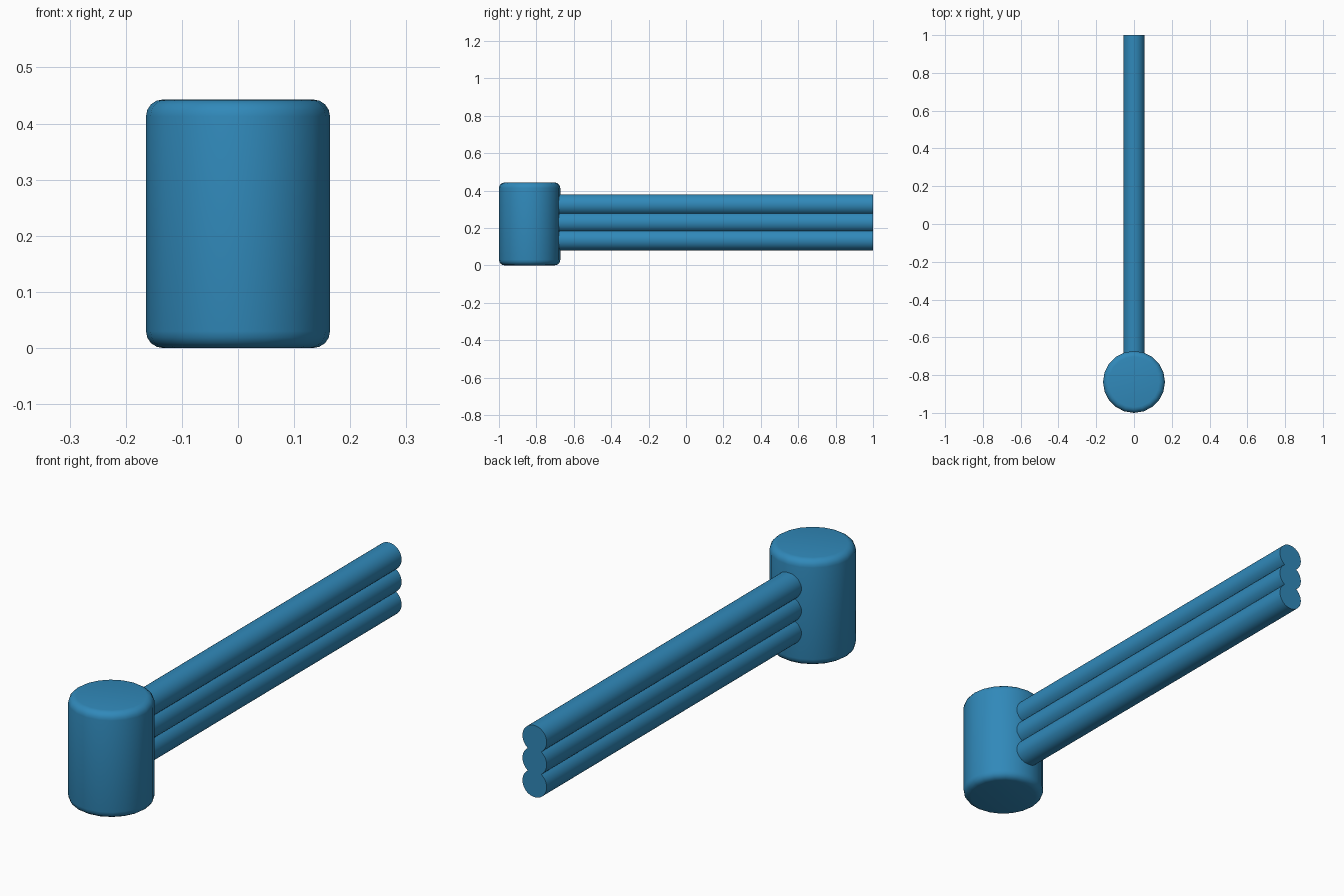
import bpy, bmesh, math

if "Cube" in bpy.data.objects:
    bpy.data.objects.remove(bpy.data.objects["Cube"])

blue = bpy.data.materials.new("mid_blue")
blue.diffuse_color = (0.03, 0.25, 0.49, 1)
blue.use_nodes = True
blue.node_tree.nodes["Principled BSDF"].inputs["Base Color"].default_value = blue.diffuse_color


def finish(name, bm):
    bmesh.ops.recalc_face_normals(bm, faces=bm.faces)
    me = bpy.data.meshes.new(name)
    bm.to_mesh(me)
    bm.free()
    me.materials.append(blue)
    ob = bpy.data.objects.new(name, me)
    bpy.context.collection.objects.link(ob)
    bpy.ops.object.select_all(action='DESELECT')
    ob.select_set(True)
    bpy.context.view_layer.objects.active = ob
    bpy.ops.object.shade_smooth_by_angle(angle=math.radians(35))
    return ob


# upright post: round drum with softened rims
R, H, POST_Y, SIDES = 0.164, 0.443, -0.836, 20
bm = bmesh.new()
bmesh.ops.create_cone(bm, cap_ends=True, segments=SIDES,
                      radius1=R, radius2=R, depth=H)
rims = [e for e in bm.edges if abs(e.verts[0].co.z - e.verts[1].co.z) < 1e-5]
bmesh.ops.bevel(bm, geom=rims, offset=0.03, segments=4, profile=0.5,
                affect='EDGES')
bmesh.ops.translate(bm, verts=bm.verts, vec=(0, POST_Y, H / 2))
finish("post", bm)

# arm: three overlapping round rails fused into one cross-section
r, centres = 0.056, (0.136, 0.23, 0.324)
crease = math.asin((centres[1] - centres[0]) / 2 / r)
STEPS = 16
right = []
for i, cz in enumerate(centres):
    a0 = -math.pi / 2 if i == 0 else -crease
    a1 = math.pi / 2 if i == 2 else crease
    for k in range(STEPS + 1):
        if i > 0 and k == 0:
            continue  # crease point shared with the rail below
        a = a0 + (a1 - a0) * k / STEPS
        right.append((r * math.cos(a), cz + r * math.sin(a)))
outline = right + [(-x, z) for x, z in reversed(right[1:-1])]

bm = bmesh.new()
face = bm.faces.new([bm.verts.new((x, -0.72, z)) for x, z in outline])
new = bmesh.ops.extrude_face_region(bm, geom=[face], use_keep_orig=True)["geom"]
bmesh.ops.translate(bm, vec=(0, 1.72, 0),
                    verts=[v for v in new if isinstance(v, bmesh.types.BMVert)])
finish("triple_rail_arm", bm)
